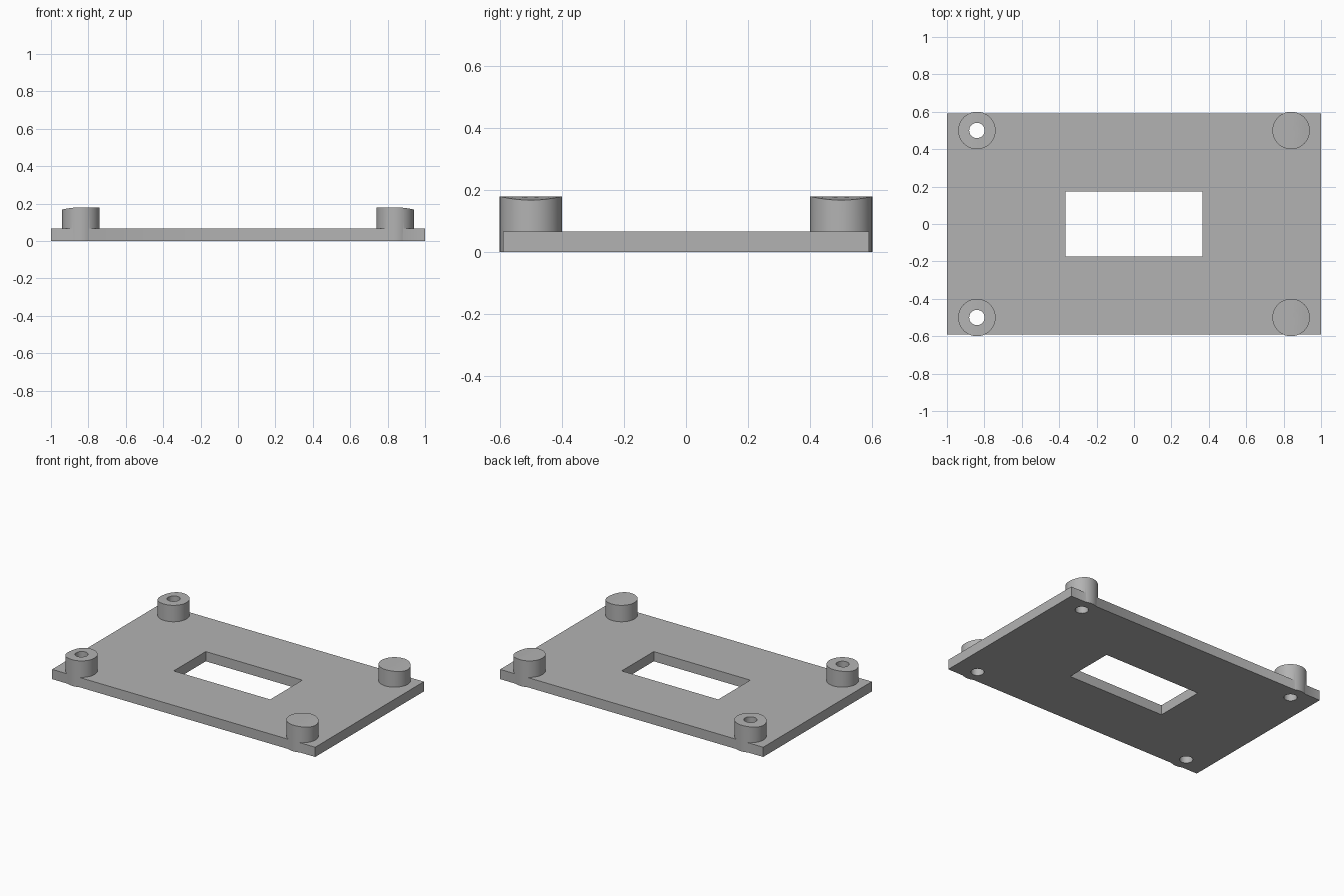
import bpy, bmesh, math

cube = bpy.data.objects.get("Cube")
if cube:
    bpy.data.objects.remove(cube)

BOSS_X, BOSS_Y, BOSS_R, HOLE_R = 0.84, 0.5, 0.1, 0.041
PLATE_TOP, BOSS_TOP, ROUND_R = 0.067, 0.18, 0.42
SEGMENTS = 64

grey = bpy.data.materials.new("grey plastic")
grey.use_nodes = True
colour = (0.45, 0.45, 0.45, 1)
grey.diffuse_color = colour
grey.node_tree.nodes["Principled BSDF"].inputs["Base Color"].default_value = colour


def add_object(name, bm):
    bmesh.ops.recalc_face_normals(bm, faces=bm.faces)
    mesh = bpy.data.meshes.new(name)
    bm.to_mesh(mesh)
    bm.free()
    obj = bpy.data.objects.new(name, mesh)
    bpy.context.collection.objects.link(obj)
    mesh.materials.append(grey)
    return obj


def box(name, width, depth, low, high):
    bm = bmesh.new()
    bmesh.ops.create_cube(bm, size=1)
    for v in bm.verts:
        v.co = (v.co.x * width, v.co.y * depth, high if v.co.z > 0 else low)
    return add_object(name, bm)


def standoff(name, sx, sy):
    """Round post whose top curves gently down towards the plate's short end."""
    bm = bmesh.new()
    rings = []
    for r, top in ((BOSS_R, False), (BOSS_R, True), (0.075, True), (0.05, True), (0.025, True)):
        ring = []
        for i in range(SEGMENTS):
            a = math.tau * i / SEGMENTS
            out = max(0, r * math.cos(a) * sx)
            drop = ROUND_R - math.sqrt(ROUND_R ** 2 - out ** 2)
            z = BOSS_TOP - drop if top else 0
            ring.append(bm.verts.new((sx * BOSS_X + r * math.cos(a),
                                      sy * BOSS_Y + r * math.sin(a), z)))
        rings.append(ring)
    for a, b in zip(rings, rings[1:]):
        for i in range(SEGMENTS):
            j = (i + 1) % SEGMENTS
            bm.faces.new((a[i], a[j], b[j], b[i]))
    bm.faces.new(rings[0])
    centre = bm.verts.new((sx * BOSS_X, sy * BOSS_Y, BOSS_TOP))
    for i in range(SEGMENTS):
        bm.faces.new((rings[-1][i], rings[-1][(i + 1) % SEGMENTS], centre))
    return add_object(name, bm)


def drill(name, sx, sy):
    bm = bmesh.new()
    bmesh.ops.create_cone(bm, cap_ends=True, segments=SEGMENTS // 2,
                          radius1=HOLE_R, radius2=HOLE_R, depth=1)
    bmesh.ops.translate(bm, verts=bm.verts, vec=(sx * BOSS_X, sy * BOSS_Y, 0))
    return add_object(name, bm)


def combine(target, other, operation):
    mod = target.modifiers.new(other.name, "BOOLEAN")
    mod.operation, mod.object, mod.solver = operation, other, "EXACT"
    bpy.context.view_layer.objects.active = target
    bpy.ops.object.modifier_apply(modifier=mod.name)
    bpy.data.objects.remove(other)


# Plate with a standoff at each corner
plate = box("mounting_plate", 2, 1.18, 0, PLATE_TOP)
corners = [(sx, sy) for sx in (-1, 1) for sy in (-1, 1)]
for sx, sy in corners:
    combine(plate, standoff("standoff", sx, sy), "UNION")

# Screw holes and central window
for sx, sy in corners:
    combine(plate, drill("screw_hole", sx, sy), "DIFFERENCE")
combine(plate, box("window", 0.734, 0.348, -1, 1), "DIFFERENCE")

# Smooth the round walls, keep the edges sharp
bpy.ops.object.select_all(action="DESELECT")
plate.select_set(True)
bpy.context.view_layer.objects.active = plate
bpy.ops.object.shade_smooth_by_angle(angle=math.radians(30))
